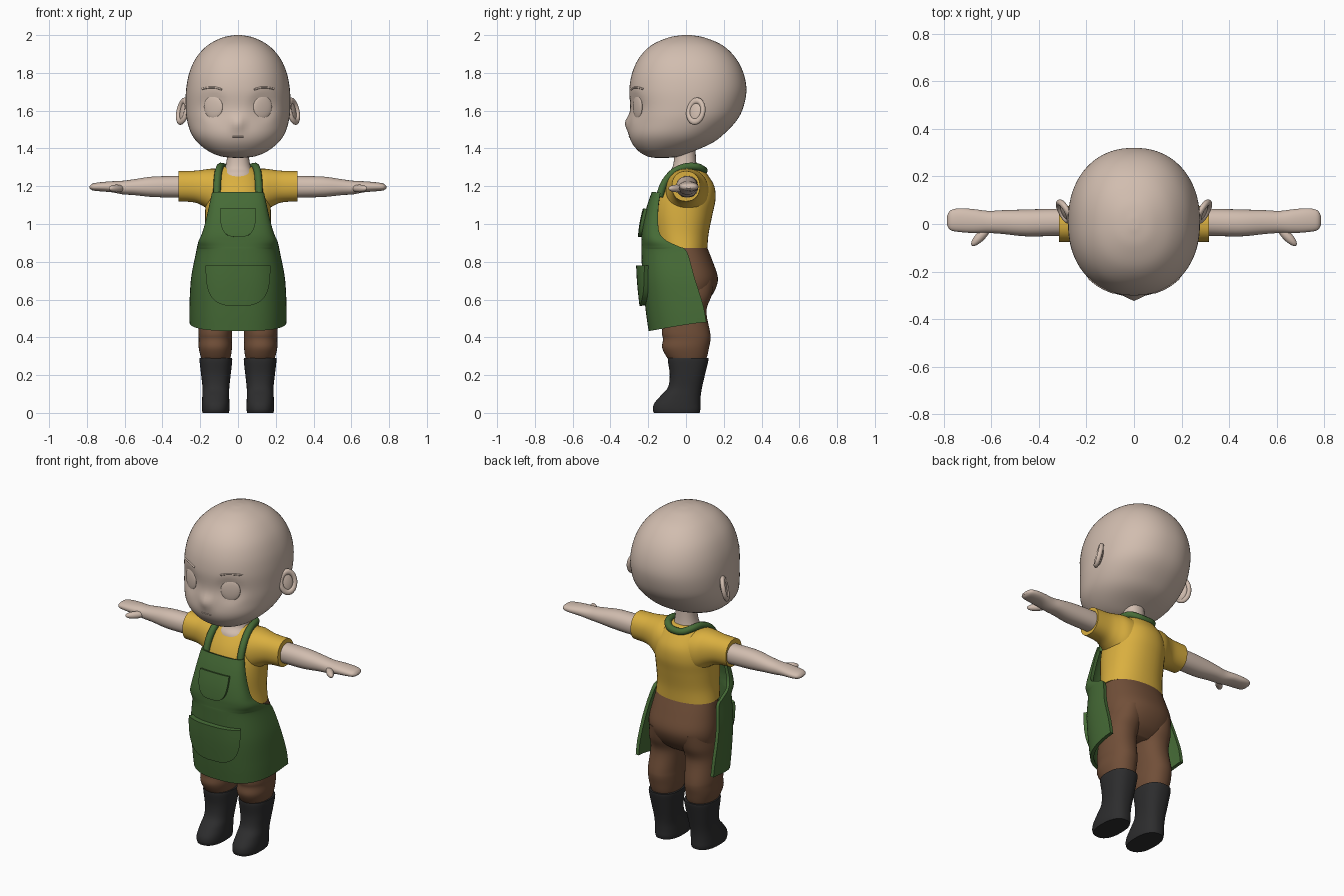
import bpy, bmesh, math
from mathutils import Vector, Euler
from mathutils.bvhtree import BVHTree

if "Cube" in bpy.data.objects:
    bpy.data.objects.remove(bpy.data.objects["Cube"])


def material(name, r, g, b):
    m = bpy.data.materials.new(name)
    m.diffuse_color = (r, g, b, 1)
    m.use_nodes = True
    m.node_tree.nodes["Principled BSDF"].inputs["Base Color"].default_value = m.diffuse_color
    return m


SKIN = material("skin", 0.64, 0.51, 0.43)
YELLOW = material("yellow_cloth", 0.70, 0.43, 0.05)
GREEN = material("green_cloth", 0.062, 0.15, 0.038)
BROWN = material("brown_cloth", 0.165, 0.078, 0.04)
BLACK = material("black_rubber", 0.026, 0.026, 0.027)


def smooth_rows(rows, n=5):
    """Catmull-Rom interpolation of a short table of rows."""
    out = []
    for i in range(len(rows) - 1):
        p0, p1, p2, p3 = rows[max(i - 1, 0)], rows[i], rows[i + 1], rows[min(i + 2, len(rows) - 1)]
        for k in range(n):
            t = k / n
            out.append(tuple(0.5 * (2 * b + (c - a) * t + (2 * a - 5 * b + 4 * c - d) * t * t
                                    + (3 * b - a - 3 * c + d) * t ** 3)
                             for a, b, c, d in zip(p0, p1, p2, p3)))
    return out + [tuple(rows[-1])]


def finish(name, bm, mat):
    bmesh.ops.recalc_face_normals(bm, faces=bm.faces)
    me = bpy.data.meshes.new(name)
    bm.to_mesh(me)
    me.materials.append(mat)
    ob = bpy.data.objects.new(name, me)
    bpy.context.collection.objects.link(ob)
    return ob


def skin_grid(bm, rings, closed):
    for a, b in zip(rings, rings[1:]):
        n = len(a)
        for j in range(n if closed else n - 1):
            k = (j + 1) % n
            bm.faces.new((a[j], a[k], b[k], b[j]))


def loft(name, mat, rows, side=1, axis="z", seg=40, e=2.2, warp=None):
    """rows: (position on axis, centre, half width, y front, y back)."""
    bm = bmesh.new()
    rings = []
    for t, c, r, lo, hi in smooth_rows(rows):
        ring = []
        for j in range(seg):
            a = 2 * math.pi * j / seg
            ca, sa = math.cos(a), math.sin(a)
            p = c + r * math.copysign(abs(ca) ** (2 / e), ca)
            y = (lo + hi) / 2 + (hi - lo) / 2 * math.copysign(abs(sa) ** (2 / e), sa)
            co = Vector((p * side, y, t)) if axis == "z" else Vector((t * side, y, p))
            if warp:
                co = warp(co)
            ring.append(bm.verts.new(co))
        rings.append(ring)
    skin_grid(bm, rings, True)
    bm.faces.new(rings[0])
    bm.faces.new(rings[-1])
    return finish(name, bm, mat)


def ball(name, mat, loc, scale, rot=(0, 0, 0)):
    bm = bmesh.new()
    bmesh.ops.create_uvsphere(bm, u_segments=32, v_segments=16, radius=1)
    ob = finish(name, bm, mat)
    ob.location, ob.scale, ob.rotation_euler = loc, scale, rot
    return ob


def tube(name, mat, pts, radius):
    cu = bpy.data.curves.new(name, "CURVE")
    cu.dimensions = "3D"
    cu.bevel_depth, cu.bevel_resolution, cu.use_fill_caps = radius, 3, True
    path = smooth_rows(pts)
    sp = cu.splines.new("POLY")
    sp.points.add(len(path) - 1)
    for p, co in zip(sp.points, path):
        p.co = (*co, 1)
    cu.materials.append(mat)
    ob = bpy.data.objects.new(name, cu)
    bpy.context.collection.objects.link(ob)
    return ob


def sheet(name, mat, fn, nu, nv, thick):
    bm = bmesh.new()
    rings = [[bm.verts.new(fn(2 * i / nu - 1, j / nv)) for i in range(nu + 1)] for j in range(nv + 1)]
    skin_grid(bm, rings, False)
    ob = finish(name, bm, mat)
    mod = ob.modifiers.new("thickness", "SOLIDIFY")
    mod.thickness, mod.offset = thick, 0
    return ob


# Head with nose bump and shallow eye sockets
def face_shape(co):
    if co.y < 0:
        co.y -= 0.024 * math.exp(-(co.x / 0.035) ** 2 - ((co.z - 1.535) / 0.04) ** 2)
        d = ((abs(co.x) - 0.13) / 0.065) ** 2 + ((co.z - 1.62) / 0.072) ** 2
        co.y += 0.012 * math.exp(-d * d)
    return co


head = loft("head", SKIN, [
    (1.35, 0, .02, -.16, -.10), (1.358, 0, .09, -.205, -.03), (1.385, 0, .155, -.25, .04),
    (1.43, 0, .212, -.287, .14), (1.48, 0, .248, -.302, .205), (1.55, 0, .27, -.298, .27),
    (1.62, 0, .277, -.295, .304), (1.71, 0, .275, -.30, .32), (1.80, 0, .258, -.285, .304),
    (1.88, 0, .222, -.248, .262), (1.945, 0, .162, -.185, .195), (1.985, 0, .088, -.10, .105),
    (1.998, 0, .03, -.035, .04), (2.0, 0, .004, -.004, .006)], seg=80, warp=face_shape)
bm = bmesh.new()
bm.from_mesh(head.data)
bvh = BVHTree.FromBMesh(bm)
bm.free()


def on_face(x, z):
    loc, normal, _, _ = bvh.ray_cast(Vector((x, -1, z)), Vector((0, 1, 0)))
    return loc, normal


loft("neck", SKIN, [(1.22, 0, .10, -.11, .09), (1.265, 0, .086, -.10, .07), (1.30, 0, .068, -.072, .058),
                    (1.36, 0, .058, -.062, .052), (1.44, 0, .06, -.06, .05)])
tube("mouth", SKIN, [tuple(on_face(x, 1.462)[0]) for x in (-.03, 0, .03)], .003)

# Shirt body and waist
loft("shirt_body", YELLOW, [
    (.872, 0, .185, -.15, .113), (.95, 0, .176, -.165, .12), (1.05, 0, .174, -.175, .14),
    (1.13, 0, .17, -.165, .156), (1.2, 0, .152, -.14, .15), (1.26, 0, .122, -.098, .115),
    (1.295, 0, .088, -.06, .085), (1.305, 0, .07, -.045, .065)])
loft("trouser_hips", BROWN, [
    (.56, 0, .14, -.07, .07), (.60, 0, .185, -.11, .12), (.66, 0, .2, -.122, .158), (.72, 0, .202, -.13, .168),
    (.80, 0, .192, -.135, .142), (.885, 0, .178, -.135, .108)])

for s, tag in ((1, "left"), (-1, "right")):
    # Eyes, brows and ears
    loc, nrm = on_face(.13 * s, 1.62)
    eye_dir = Vector((nrm.x, nrm.y, 0))
    ball("eye_" + tag, SKIN, loc, (.054, .012, .062), eye_dir.to_track_quat("Y", "Z").to_euler())
    tube("brow_" + tag, SKIN, [tuple(on_face(x * s, z)[0]) for x, z in
                               ((.085, 1.712), (.12, 1.722), (.155, 1.722), (.19, 1.715))], .005)
    bpy.ops.mesh.primitive_torus_add(major_radius=.043, minor_radius=.013, major_segments=36, minor_segments=12)
    rim = bpy.context.object
    rim.name = "ear_rim_" + tag
    rim.data.materials.append(SKIN)
    rot = Euler((0, math.radians(78 * s), math.radians(-28 * s)))
    rim.location, rim.rotation_euler, rim.scale = (.293 * s, .052, 1.597), rot, (1.32, 1, 1)
    ball("ear_bowl_" + tag, SKIN, (.283 * s, .048, 1.595), (.06, .043, .016), rot)

    # Arm, hand and thumb
    loft("arm_and_hand_" + tag, SKIN, [
        (.2, 1.198, .06, -.05, .062), (.32, 1.197, .057, -.05, .064), (.45, 1.197, .054, -.052, .061),
        (.55, 1.195, .042, -.042, .058), (.61, 1.193, .036, -.038, .055), (.67, 1.197, .029, -.038, .062),
        (.73, 1.197, .024, -.034, .066), (.77, 1.196, .018, -.026, .058), (.785, 1.195, .006, -.006, .036)],
        s, "x", 32)
    ball("thumb_" + tag, SKIN, (.643 * s, -.05, 1.188), (.056, .02, .02), (0, 0, math.radians(-46 * s)))

    # Sleeve
    loft("sleeve_" + tag, YELLOW, [
        (.06, 1.165, .12, -.11, .125), (.13, 1.175, .118, -.105, .115), (.18, 1.19, .098, -.09, .092),
        (.23, 1.198, .084, -.078, .078), (.315, 1.2, .08, -.075, .074)], s, "x", 36)

    # Trouser leg with a gathered knee
    loft("trouser_leg_" + tag, BROWN, [
        (.27, .117, .07, -.08, .10), (.30, .118, .08, -.105, .112), (.345, .12, .088, -.126, .122),
        (.39, .12, .088, -.122, .13), (.43, .12, .089, -.127, .127), (.54, .113, .09, -.115, .108),
        (.62, .105, .094, -.12, .135), (.70, .095, .09, -.11, .15)], s)

    # Rubber boot
    loft("boot_" + tag, BLACK, [
        (0, .118, .07, -.17, .072), (.02, .118, .073, -.176, .076), (.05, .118, .073, -.168, .076),
        (.09, .118, .071, -.135, .078), (.135, .117, .071, -.096, .085), (.2, .117, .078, -.086, .1),
        (.27, .117, .086, -.095, .117), (.29, .117, .086, -.095, .119)], s, e=2.4)

# Apron surface: (z, half width, y at the middle, y at the side edge)
APRON = smooth_rows([
    (1.165, .128, -.172, -.135), (1.10, .142, -.195, -.145), (1.02, .16, -.215, -.148), (.95, .18, -.225, -.14),
    (.91, .198, -.226, -.105), (.88, .206, -.226, -.04), (.85, .212, -.226, .005), (.70, .238, -.22, .045),
    (.54, .247, -.203, .09), (.435, .247, -.188, .108)], 6)
POWER = 2.8


def apron_point(x, z):
    i = next((k for k in range(len(APRON) - 2) if APRON[k + 1][0] <= z), len(APRON) - 2)
    a, b = APRON[i], APRON[i + 1]
    t = (a[0] - z) / (a[0] - b[0])
    hw, yf, ye = (p + (q - p) * t for p, q in zip(a[1:], b[1:]))
    return Vector((x, ye + (yf - ye) * max(0, 1 - (abs(x) / hw) ** POWER) ** (1 / POWER), z))


def apron_sheet(u, v):
    z, hw, yf, ye = APRON[round(v * (len(APRON) - 1))]
    a = u * math.pi / 2
    x = hw * math.copysign(abs(math.sin(a)) ** (2 / POWER), a)
    y = ye + (yf - ye) * max(0, math.cos(a)) ** (2 / POWER)
    return Vector((x, y, z + .045 * u * u * max(0, (.85 - z) / .415)))


sheet("apron", GREEN, apron_sheet, 48, len(APRON) - 1, .02)


# Pockets following the apron surface
def pocket(name, half_w, top, bottom, depth):
    def fn(u, v):
        d = math.sin(v * math.pi / 2 * .97)
        co = apron_point(u * half_w * (1 - d ** 3.2) ** (1 / 3.2), top + (bottom - top) * d)
        co.y -= .008 + depth / 2
        return co
    sheet(name, GREEN, fn, 24, 20, depth)


pocket("chest_pocket", .094, 1.08, .932, .02)
pocket("front_pocket", .162, .78, .568, .032)

# Neck strap in one loop behind the neck
half = [(.112, -.14, 1.145), (.11, -.115, 1.215), (.104, -.065, 1.275), (.094, -.005, 1.302), (.08, .055, 1.303),
        (.045, .088, 1.288)]
tube("apron_strap", GREEN, half + [(0, .095, 1.283)] + [(-x, y, z) for x, y, z in reversed(half)], .02)

# Apply modifiers and curves, then smooth
bpy.ops.object.select_all(action="SELECT")
bpy.context.view_layer.objects.active = head
bpy.ops.object.convert(target="MESH")
bpy.ops.object.shade_smooth_by_angle(angle=math.radians(45))
